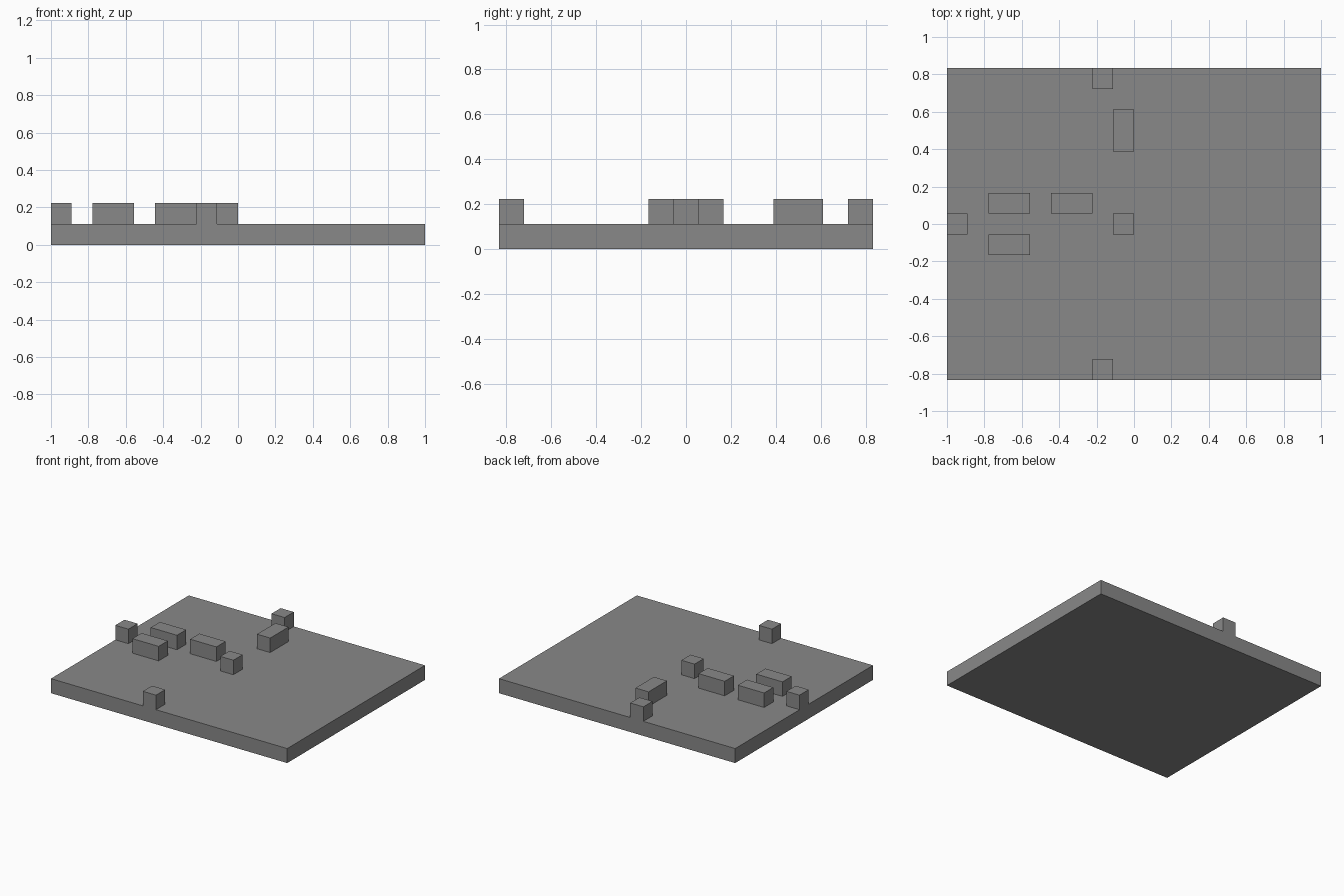
import bpy
import bmesh

UNIT = 1 / 9            # one grid cell
COLS, ROWS = 18, 15     # base size in cells

cube = bpy.data.objects.get("Cube")
if cube:
    bpy.data.objects.remove(cube, do_unlink=True)

grey = bpy.data.materials.new("plain grey")
grey.use_nodes = True
colour = (0.25, 0.25, 0.25, 1)
grey.diffuse_color = colour
grey.node_tree.nodes["Principled BSDF"].inputs["Base Color"].default_value = colour


def block(name, col, row, level, width=1, depth=1):
    """Box one cell high, placed by its lowest grid corner."""
    bm = bmesh.new()
    bmesh.ops.create_cube(bm, size=1)
    bmesh.ops.scale(bm, vec=(width * UNIT, depth * UNIT, UNIT), verts=bm.verts)
    mesh = bpy.data.meshes.new(name)
    bm.to_mesh(mesh)
    bm.free()
    mesh.materials.append(grey)
    obj = bpy.data.objects.new(name, mesh)
    obj.location = ((col + width / 2 - COLS / 2) * UNIT,
                    (row + depth / 2 - ROWS / 2) * UNIT,
                    (level + 0.5) * UNIT)
    bpy.context.collection.objects.link(obj)


# Base slab
block("base_slab", 0, 0, 0, COLS, ROWS)

# Single-cell posts: three on the edges, one in the middle
block("front_edge_post", 7, 0, 1)
block("back_edge_post", 7, 14, 1)
block("right_edge_post", 0, 7, 1)
block("centre_post", 8, 7, 1)

# Two-cell bars
block("front_bar", 2, 6, 1, width=2)
block("middle_bar", 2, 8, 1, width=2)
block("inner_bar", 5, 8, 1, width=2)
block("back_bar", 8, 11, 1, depth=2)
